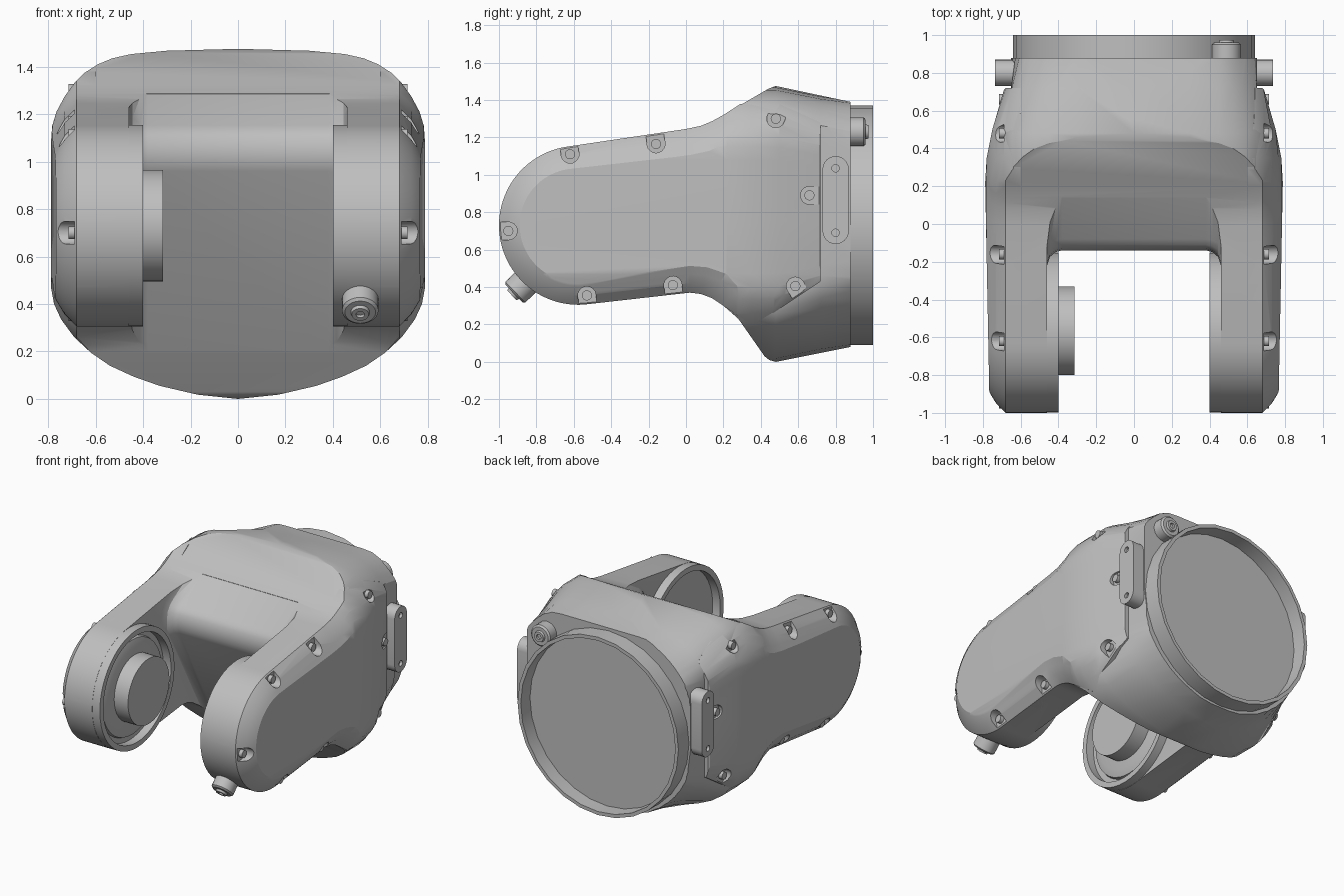
import bpy, bmesh, math
from mathutils import Vector

if "Cube" in bpy.data.objects:
    bpy.data.objects.remove(bpy.data.objects["Cube"])

grey = bpy.data.materials.new("housing grey")
grey.use_nodes = True
grey.diffuse_color = (0.52, 0.52, 0.52, 1)
grey.node_tree.nodes["Principled BSDF"].inputs["Base Color"].default_value = (0.52, 0.52, 0.52, 1)


def loft(name, rings, closed=False):
    """Skin a list of equal-length rings; cap the ends, or close the loop."""
    bm = bmesh.new()
    vs = [[bm.verts.new(p) for p in r] for r in rings]
    n = len(rings[0])
    pairs = list(zip(vs, vs[1:])) + ([(vs[-1], vs[0])] if closed else [])
    for a, b in pairs:
        for i in range(n):
            j = (i + 1) % n
            bm.faces.new((a[i], a[j], b[j], b[i]))
    if not closed:
        bm.faces.new(vs[0])
        bm.faces.new(vs[-1])
    bmesh.ops.recalc_face_normals(bm, faces=bm.faces)
    me = bpy.data.meshes.new(name)
    bm.to_mesh(me)
    bm.free()
    me.materials.append(grey)
    ob = bpy.data.objects.new(name, me)
    bpy.context.collection.objects.link(ob)
    return ob


def activate(ob):
    bpy.ops.object.select_all(action='DESELECT')
    ob.select_set(True)
    bpy.context.view_layer.objects.active = ob


def combine(ob, tool, how):
    """Apply a boolean and remove the tool object."""
    m = ob.modifiers.new("cut", 'BOOLEAN')
    m.operation, m.object, m.solver = how, tool, 'EXACT'
    activate(ob)
    bpy.ops.object.modifier_apply(modifier=m.name)
    bpy.data.objects.remove(tool)


def smooth(ob, angle=30):
    activate(ob)
    bpy.ops.object.shade_smooth_by_angle(angle=math.radians(angle))


def prism(name, profile, x0, x1):
    return loft(name, [[(x, y, z) for y, z in profile] for x in (x0, x1)])


def turned(name, start, axis, steps, n=32, closed=False):
    """Round part: steps are (distance along axis, radius)."""
    q = Vector(axis).to_track_quat('Z', 'Y')
    rings = [[Vector(start) + q @ Vector((r * math.cos(k * math.tau / n),
              r * math.sin(k * math.tau / n), d)) for k in range(n)] for d, r in steps]
    ob = loft(name, rings, closed)
    smooth(ob)
    return ob


def inset(profile, d):
    """Move a counterclockwise outline inward by d."""
    out = []
    for i, p in enumerate(profile):
        a, p, b = Vector(profile[i - 1]), Vector(p), Vector(profile[(i + 1) % len(profile)])
        u, v = (p - a).normalized(), (b - p).normalized()
        nu = Vector((-u.y, u.x))
        m = (nu + Vector((-v.y, v.x))).normalized()
        out.append(p + m * d / m.dot(nu))
    return out


def layered(name, profile, layers):
    """Stack insets of a side outline: layers are (x, inset)."""
    return loft(name, [[(x, *p) for p in inset(profile, d)] for x, d in layers])


MID = 0.73          # height of both joint axes
PIVOT = -0.575      # y of the fork joint axis

# Side outlines, starting with the rounded arm end
arc = [(PIVOT + 0.425 * math.cos(math.radians(a)), MID + 0.425 * math.sin(math.radians(a)))
       for a in range(98, 277, 4)]
under = [(0.02, 0.37), (0.08, 0.363), (0.14, 0.34), (0.2, 0.3)]
over = [(0.2, 1.32), (0.14, 1.287), (0.08, 1.262), (0, 1.245)]
side = arc + under + [(0.28, 0.23), (0.42, 0.03), (0.445, 0.01), (0.48, 0), (0.88, 0.08),
                      (0.88, 1.39), (0.55, 1.46), (0.48, 1.475), (0.44, 1.46)] + over
cover_side = arc + under + [(0.36, 0.19), (0.72, 0.43), (0.72, 1.28), (0.45, 1.4), (0.29, 1.378)] + over

# Front outline, right half from top to bottom
half = [(0, 1.475), (0.3, 1.467), (0.45, 1.453), (0.53, 1.435), (0.59, 1.41), (0.645, 1.375),
        (0.69, 1.33), (0.73, 1.275), (0.765, 1.21), (0.783, 1.15), (0.79, 1.08), (0.79, 0.75),
        (0.79, 0.47), (0.775, 0.4), (0.745, 0.335), (0.69, 0.26), (0.62, 0.195), (0.54, 0.14),
        (0.44, 0.094), (0.33, 0.055), (0.17, 0.018), (0, 0)]
outline = half + [(-x, z) for x, z in half[-2:0:-1]]


def section(y, w):
    """Cross-section at y, clamped to half width w, turning round toward the back."""
    t = min(max((y - 0.48) / 0.4, 0), 1)
    ring = []
    for x, z in outline:
        b = Vector((x, MID + (z - MID) * 0.89)) - Vector((0, MID))
        # round below, fuller in the upper left corner that carries a fitting
        reach = 0.65 if z < MID else 0.8 if x > 0 else 0.71
        b *= (reach if z < MID else min(b.length, reach)) / b.length
        p = Vector((x, z)).lerp(b + Vector((0, MID)), t)
        ring.append((max(-w, min(w, p.x)), y, p.y))
    return ring


def envelope(stations):
    return loft("envelope", [section(y, w) for y, w in stations])


# Main housing with the fork gap cut out, filleted where the arms meet the web
body = prism("housing", side, -0.76, 0.76)
combine(body, envelope([(-1.1, 0.68), (0.48, 0.68), (0.72, 0.65), (0.95, 0.65)]), 'INTERSECT')
gap = [(-1.2, -0.1), (0.468, -0.1), (-0.12, 0.96), (-0.137, 1.0), (-0.139, 1.05),
       (-0.13, 1.1), (-0.11, 1.13), (-0.08, 1.153), (0.14, 1.285), (0.14, 1.6), (-1.2, 1.6)]
fillet = [(0.38, 0), (0.415, 0.01), (0.445, 0.035), (0.46, 0.08)]
combine(body, layered("gap", gap, [(-x, d) for x, d in fillet[::-1]] + fillet), 'DIFFERENCE')
smooth(body)

# Bolt places on each cover: y, z, direction of the open side in degrees
bolts = [(-0.62, 1.11, 98), (-0.16, 1.165, 98), (-0.95, 0.7, 180), (-0.53, 0.355, 277),
         (-0.07, 0.41, 277), (0.48, 1.3, 70), (0.66, 0.89, 0), (0.585, 0.405, 300)]

for s, tag in ((1, "left"), (-1, "right")):
    # Chamfered side cover with bolt pockets
    layers = ((0.6, 0), (0.68, 0), (0.73, 0.05), (0.76, 0.1), (0.8, 0.17))
    cover = layered(tag + "_cover", cover_side, [(s * x, d) for x, d in layers])
    combine(cover, envelope([(-1.1, 0.762), (0.22, 0.788), (0.35, 0.78), (0.5, 0.75),
                             (0.73, 0.683), (0.8, 0.66)]), 'INTERSECT')
    for y, z, deg in bolts:
        a = math.radians(deg)
        out = Vector((math.cos(a), math.sin(a)))
        c = Vector((y, z))
        shape = [c + 0.048 * Vector((math.cos(a + math.radians(t)), math.sin(a + math.radians(t))))
                 for t in range(90, 271, 20)]
        shape += [shape[-1] + out * 0.12, shape[0] + out * 0.12]
        combine(cover, prism("pocket", shape, s * 0.688, s * 0.9), 'DIFFERENCE')
        turned(tag + "_bolt", (s * 0.66, y, z), (s, 0, 0), [(0, 0.027), (0.055, 0.027)], 16)
    smooth(cover, 25)

    # Raised joint rim on the inner face of the arm
    turned(tag + "_joint_rim", (s * 0.4, PIVOT, MID), (s, 0, 0),
           [(0, 0.424), (0.08, 0.424), (0.08, 0.385), (0, 0.385)], 48, True)

    # Mounting strap with two holes
    strap = [(0.8 + 0.07 * math.cos(math.radians(t)),
              (1.03 if t < 180 else 0.7) + 0.07 * math.sin(math.radians(t)))
             for t in list(range(0, 180, 15)) + [179.9] + list(range(180, 360, 15)) + [359.9]]
    plate = prism(tag + "_strap", strap, s * 0.62, s * 0.735)
    for z in (0.69, 1.035):
        hole = turned("hole", (s * 0.715, 0.8, z), (s, 0, 0), [(0, 0.02), (0.1, 0.02)], 16)
        combine(plate, hole, 'DIFFERENCE')
    smooth(plate)

# Output hub inside the right arm
turned("hub_collar", (-0.47, PIVOT, MID), (1, 0, 0), [(0, 0.35), (0.03, 0.34), (0.045, 0.29)], 48)
turned("hub", (-0.47, -0.565, MID), (1, 0, 0), [(0, 0.235), (0.155, 0.235)], 48)

# Rear flange ring and its closing disc
turned("rear_flange", (0, 0.85, MID), (0, 1, 0),
       [(0, 0.64), (0.15, 0.64), (0.15, 0.615), (0, 0.615)], 28, True)
turned("rear_disc", (0, 0.8, MID), (0, 1, 0), [(0, 0.62), (0.095, 0.62)], 28)

# Cable fittings under the left arm and on the rear corner
for name, at, axis, length in (("arm_fitting", (0.515, -0.79, 0.49), (0, -0.72, -0.69), 0.18),
                               ("rear_fitting", (0.49, 0.84, 1.23), (0, 1, 0), 0.12)):
    turned(name, at, axis, [(0, 0.077), (length - 0.01, 0.077), (length, 0.065),
                            (length, 0.04), (length + 0.015, 0.036), (length + 0.015, 0.018),
                            (length, 0.018)], 24)
